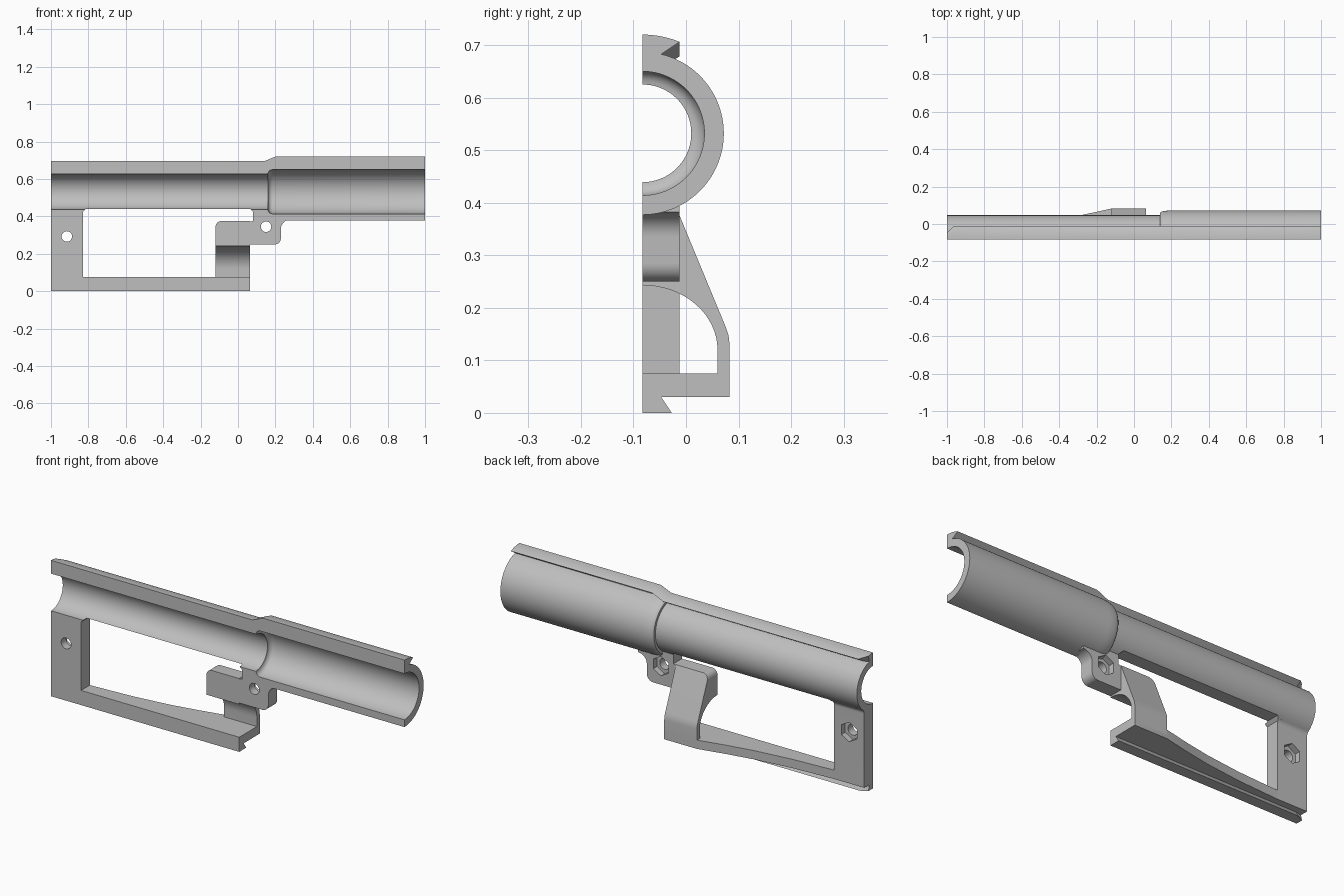
import bpy, bmesh
from math import sin, cos, pi, sqrt, radians
from mathutils import Vector

if "Cube" in bpy.data.objects:
    bpy.data.objects.remove(bpy.data.objects["Cube"])

GREY = (0.52, 0.52, 0.52, 1)
mat = bpy.data.materials.new("plain grey")
mat.use_nodes = True
mat.diffuse_color = GREY
mat.node_tree.nodes["Principled BSDF"].inputs["Base Color"].default_value = GREY

FLAT, AXIS = -0.083, 0.532      # split plane y, tube axis z
SIDE = FLAT + 0.071             # back of the plate parts


def finish(name, bm):
    bmesh.ops.recalc_face_normals(bm, faces=bm.faces)
    me = bpy.data.meshes.new(name)
    bm.to_mesh(me)
    bm.free()
    ob = bpy.data.objects.new(name, me)
    bpy.context.collection.objects.link(ob)
    me.materials.append(mat)
    return ob


def loft(rings, cap=True):
    """Skin closed rings of 3D points, capping both ends."""
    bm = bmesh.new()
    rows = [[bm.verts.new(p) for p in ring] for ring in rings]
    n = len(rows[0])
    for a, b in zip(rows, rows[1:]):
        for i in range(n):
            j = (i + 1) % n
            bm.faces.new((a[i], a[j], b[j], b[i]))
    bm.faces.new(rows[0])
    bm.faces.new(rows[-1])
    return bm


def prism(pts, a, b, axis):
    """Extrude a 2D outline from a to b along the given axis."""
    place = {"x": lambda u, v, t: (t, u, v),
             "y": lambda u, v, t: (u, t, v),
             "z": lambda u, v, t: (u, v, t)}[axis]
    return loft([[place(u, v, t) for u, v in pts] for t in (a, b)])


def arc(cx, cy, rx, ry, a, b, n=10):
    angles = [radians(a + (b - a) * i / n) for i in range(n + 1)]
    return [(cx + rx * cos(t), cy + ry * sin(t)) for t in angles]


def cut(ob, cutter):
    cutter.hide_render = True
    mod = ob.modifiers.new("cut", "BOOLEAN")
    mod.operation, mod.solver, mod.object = "DIFFERENCE", "EXACT", cutter
    bpy.context.view_layer.objects.active = ob
    bpy.ops.object.modifier_apply(modifier=mod.name)
    bpy.data.objects.remove(cutter)


def bolt_hole(ob, x, z):
    """Round bore with a hexagonal nut pocket at the back."""
    cut(ob, finish("bore", prism(arc(x, z, .028, .028, 0, 345, 23), -.2, .2, "y")))
    cut(ob, finish("pocket", prism(arc(x, z, .05, .05, 30, 330, 5), SIDE - .03, .2, "y")))


# Half tube: a wide barrel stepping down to a narrow one
wall = [(-1, .13), (.14, .13), (.14, .143)] + arc(.2, .143, .06, .012, 150, 90, 5)
wall += [(1, .155), (1, .118)] + arc(.185, .093, .025, .025, 90, 180, 5)
wall += [(.16, .09499), (-1, .095)]
STEPS = 48
tube = finish("half_tube", loft([[(x, FLAT + r * sin(pi * i / STEPS), AXIS + r * cos(pi * i / STEPS))
                                  for x, r in wall] for i in range(STEPS + 1)]))
window = [(-.83, .2), (.08, .2), (.08, .425)] + [(.065, .44), (-.815, .44), (-.83, .425)]
cut(tube, finish("window", prism(window, -.3, .3, "y")))


# Top rail with an undercut lip, rising over the wide barrel
def rail_ring(x, top, outer, tip=.071, root=.036):
    ring = [(w, sqrt(top ** 2 - w ** 2)) for w in [tip * i / 8 for i in range(9)]]
    ring += [(root, sqrt(outer ** 2 - root ** 2)), (root, outer - .02), (0, outer - .015)]
    return [(x, FLAT + w, AXIS + h) for w, h in ring]


finish("top_rail", loft([rail_ring(-1, .163, .13, .036, .03), rail_ring(-.965, .163, .13),
                         rail_ring(.14, .163, .13), rail_ring(.2, .188, .155),
                         rail_ring(1, .188, .155)]))

# Rear post, filleted into the tube
R = .03
reach = .13 + R
drop = sqrt(reach ** 2 - (.071 + R) ** 2)
end = 180 - math_angle if (math_angle := 0) else 180
tangent = Vector((-(.071 + R), drop)).normalized().angle(Vector((-1, 0)))
post = [(FLAT, .03), (SIDE, .03)]
post += arc(SIDE + R, AXIS - drop, R, R, 180, 180 - tangent * 180 / pi, 8)
post += [(FLAT + .073, .447), (FLAT, .42)]
post = finish("rear_post", prism(post, -1, -.83, "x"))
bolt_hole(post, -.915, .293)

# Lower bar, flaring out to carry the guard
bar = [(-1, FLAT), (.065, FLAT), (.065, .083), (-.12, .083), (-.26, .052),
       (-.4, .026), (-.6, .002), (-.83, SIDE), (-1, SIDE)]
finish("lower_bar", prism(bar, .03, .075, "z"))


# Dovetail rail under the bar
def tail_ring(x, tip, root):
    return [(x, FLAT + w, z) for w, z in ((0, 0), (tip, 0), (root, .03), (root, .04), (0, .04))]


finish("bottom_rail", loft([tail_ring(-1, .036, .03), tail_ring(-.965, .056, .036),
                            tail_ring(.065, .056, .036)]))

# Arched hand guard with one rounded upper corner
guard = arc(FLAT, .12, .143, .123, 90, 0, 16)
guard += [(.06, .05), (.083, .05), (.083, .13), (.081, .148), (.075, .165),
          (SIDE, .375), (FLAT, .375)]
bm = prism(guard, -.12, .065, "x")
corner = [e for e in bm.edges if all(v.co.z > .37 and v.co.x < -.1 for v in e.verts)]
bmesh.ops.bevel(bm, geom=corner, offset=.03, segments=6, profile=.5, affect="EDGES")
finish("hand_guard", bm)

# Front lug joining the guard to the tube
lug = [(.05, .25)] + arc(.195, .285, .035, .035, -90, 0, 8)
lug += arc(.28, .335, .05, .047, 180, 90, 8)
lug += [(.28, .405), (.16, .405), (.16, .43), (.08, .43), (.08, .375), (.05, .37)]
lug = finish("front_lug", prism(lug, FLAT, SIDE, "y"))
bolt_hole(lug, .15, .345)

# Smooth the curved walls, keep the edges crisp
for ob in bpy.context.collection.objects:
    if ob.type == "MESH":
        bpy.ops.object.select_all(action="DESELECT")
        ob.select_set(True)
        bpy.context.view_layer.objects.active = ob
        bpy.ops.object.shade_smooth_by_angle(angle=radians(28))
